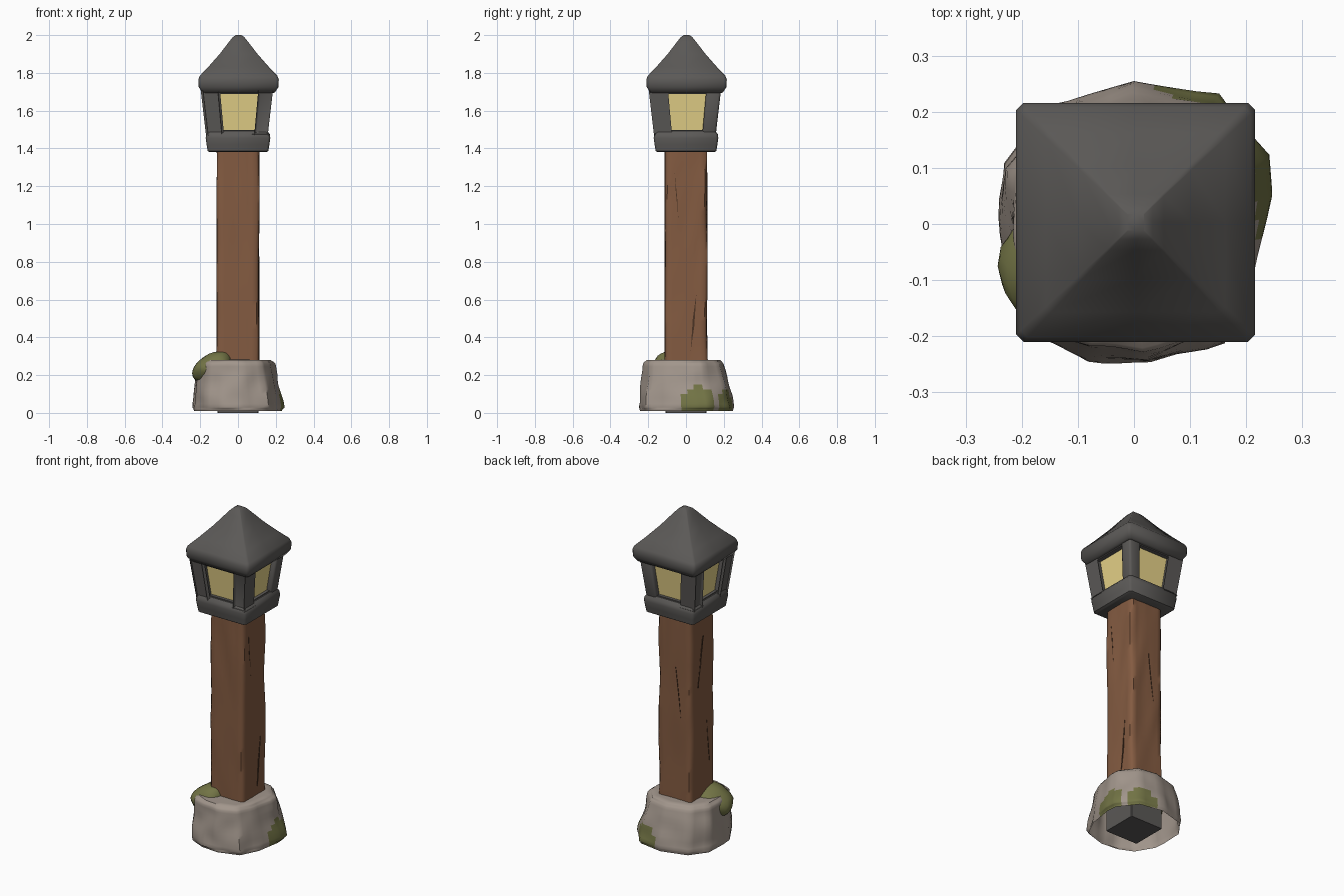
import bpy, bmesh, math
from mathutils import Vector, noise

cube = bpy.data.objects.get("Cube")
if cube:
    bpy.data.objects.remove(cube, do_unlink=True)


def material(name, rgb):
    m = bpy.data.materials.new(name)
    m.use_nodes = True
    m.diffuse_color = (*rgb, 1)
    bsdf = m.node_tree.nodes["Principled BSDF"]
    bsdf.inputs["Base Color"].default_value = (*rgb, 1)
    bsdf.inputs["Roughness"].default_value = 0.9
    return m


METAL = material("dark_metal", (0.105, 0.1, 0.095))
STONE = material("warm_stone", (0.36, 0.305, 0.262))
MOSS = material("moss_green", (0.17, 0.175, 0.06))
WOOD = material("brown_wood", (0.23, 0.105, 0.053))
CRACK = material("dark_wood", (0.07, 0.034, 0.018))
GLASS = material("yellow_glass", (0.8, 0.65, 0.25))


def finish(name, bm, mats, angle=None):
    bmesh.ops.recalc_face_normals(bm, faces=bm.faces)
    mesh = bpy.data.meshes.new(name)
    bm.to_mesh(mesh)
    bm.free()
    for m in mats:
        mesh.materials.append(m)
    obj = bpy.data.objects.new(name, mesh)
    bpy.context.collection.objects.link(obj)
    if angle:
        bpy.ops.object.select_all(action='DESELECT')
        obj.select_set(True)
        bpy.context.view_layer.objects.active = obj
        bpy.ops.object.shade_smooth_by_angle(angle=math.radians(angle))
    return obj


def loft(ring, profile, bottom=True, top=True):
    """Stack scaled copies of a ring; profile rows are (scale, z)."""
    bm = bmesh.new()
    rows = [[bm.verts.new((x * s, y * s, z)) for x, y in ring] for s, z in profile]
    n = len(ring)
    for a, b in zip(rows, rows[1:]):
        for i in range(n):
            j = (i + 1) % n
            bm.faces.new((a[i], a[j], b[j], b[i]))
    if bottom:
        bm.faces.new(rows[0])
    if top:
        bm.faces.new(rows[-1])
    return bm


def square(chamfer, steps=1):
    """Unit square ring with cut corners."""
    c = 1 - chamfer
    corners = [(1, -c), (1, c), (c, 1), (-c, 1), (-1, c), (-1, -c), (-c, -1), (c, -1)]
    ring = []
    for i, a in enumerate(corners):
        b = corners[(i + 1) % 8]
        k = steps if i % 2 == 0 else 1
        ring += [(a[0] + (b[0] - a[0]) * t / k, a[1] + (b[1] - a[1]) * t / k) for t in range(k)]
    return ring


# Stone base: irregular hollow boulder with mossy patches
outline = [(.24, .05), (.235, .12), (.15, .23), (0, .255), (-.16, .21), (-.235, .11), (-.24, -.02),
           (-.235, -.09), (-.17, -.2), (-.08, -.24), (.03, -.25), (.16, -.21), (.215, -.1)]
bm = loft(outline, [(.97, .01), (1, .03), (.96, .1), (.89, .2), (.84, .26), (.77, .28), (.3, .282)], bottom=False)
bmesh.ops.subdivide_edges(bm, edges=bm.edges, cuts=3, use_grid_fill=True)
for v in bm.verts:
    lift = max(0, v.co.z - .03) / .25
    v.co.x -= .01 * lift
    v.co.y -= .015 * lift
    if .02 < v.co.z < .27:
        v.co += Vector((v.co.x, v.co.y, 0)) * .05 * noise.noise(v.co * 9)
patches = [(Vector((.23, .06, .055)), .09), (Vector((.13, .22, .05)), .085)]
for f in bm.faces:
    c = f.calc_center_median()
    f.material_index = int(any((c - p).length < r for p, r in patches))
finish("stone_base", bm, [STONE, MOSS], 50)

# Moss clump on the front right shoulder of the stone
bm = bmesh.new()
bmesh.ops.create_icosphere(bm, subdivisions=3, radius=1)
for v in bm.verts:
    v.co *= 1 + .1 * noise.noise(v.co * 1.5)
    x, y, z = v.co
    v.co = (-.132 + .108 * x, -.075 + .105 * y, .245 + .075 * z + .035 * x)
finish("moss_clump", bm, [MOSS], 60)

# Metal foot under the post
finish("post_foot", loft(square(.04), [(.108, 0), (.11, .01), (.11, .2)]), [METAL], 30)

# Hewn wooden post with twisting grain
layers = 30
bm = loft(square(.12, 8), [(.111, .15 + 1.25 * i / layers) for i in range(layers + 1)])
for v in bm.verts:
    x, y, z = v.co
    grain = noise.noise(Vector((x * 16 + z * 2.5, y * 16 - z * 2, z * 2.2)))
    v.co.x *= 1 + .055 * grain
    v.co.y *= 1 + .055 * grain
finish("wooden_post", bm, [WOOD], 50)

# Thin cracks: (turn in quarter steps, sideways position, height, length, lean)
cracks = [(1, .04, .48, .3, .03), (2, .03, .9, .35, -.04), (3, -.02, 1.1, .3, .05),
          (3, .05, .6, .28, -.03), (1, -.05, 1.15, .25, -.02)]
bm = bmesh.new()
for turn, u, z, length, lean in cracks:
    h = length / 2
    pts = [(u - lean / 2, z - h), (u + .004, z - .02), (u + lean / 2, z + h), (u - .004, z + .02)]
    a = turn * math.pi / 2
    ends = []
    for d in (.107, .1135):
        ends.append([bm.verts.new((p * math.cos(a) + d * math.sin(a),
                                   p * math.sin(a) - d * math.cos(a), q)) for p, q in pts])
    bm.faces.new(ends[0])
    bm.faces.new(ends[1])
    for i in range(4):
        j = (i + 1) % 4
        bm.faces.new((ends[0][i], ends[0][j], ends[1][j], ends[1][i]))
finish("post_cracks", bm, [CRACK])

# Lantern tray
tray = [(.15, 1.38), (.161, 1.387), (.166, 1.42), (.171, 1.455), (.168, 1.475), (.155, 1.493)]
finish("lantern_tray", loft(square(.07), tray), [METAL], 45)

# Glowing glass, flaring upward
finish("lantern_glass", loft(square(.05), [(.128, 1.48), (.155, 1.71)]), [GLASS], 30)

# Four leaning corner posts with softened edges
for sx, sy, label in [(1, -1, "front_left"), (-1, -1, "front_right"), (1, 1, "back_left"), (-1, 1, "back_right")]:
    bm = bmesh.new()
    bmesh.ops.create_cube(bm, size=1)
    for v in bm.verts:
        up = v.co.z > 0
        inner, outer = (.108, .186) if up else (.086, .158)
        v.co.x = sx * (outer if v.co.x > 0 else inner)
        v.co.y = sy * (outer if v.co.y > 0 else inner)
        v.co.z = 1.715 if up else 1.475
    bmesh.ops.bevel(bm, geom=bm.edges[:], offset=.012, segments=2, affect='EDGES', profile=.5)
    finish("lantern_post_" + label, bm, [METAL], 50)

# Slim rails closing the window openings at top and bottom
for label, half, z in [("lower_rail", .148, 1.492), ("upper_rail", .178, 1.697)]:
    finish(label, loft(square(.06), [(half, z - .01), (half, z + .006)]), [METAL], 30)

# Pyramid roof with a thick eave and blunt tip
roof = [(.18, 1.693), (.192, 1.696), (.211, 1.725), (.213, 1.765), (.205, 1.785), (.16, 1.832),
        (.1, 1.9), (.05, 1.965), (.03, 1.99), (.015, 2.0)]
bm = loft(square(.06, 2), roof)
for v in bm.verts:
    v.co.x += .003
    v.co.y += .003
finish("lantern_roof", bm, [METAL], 60)
